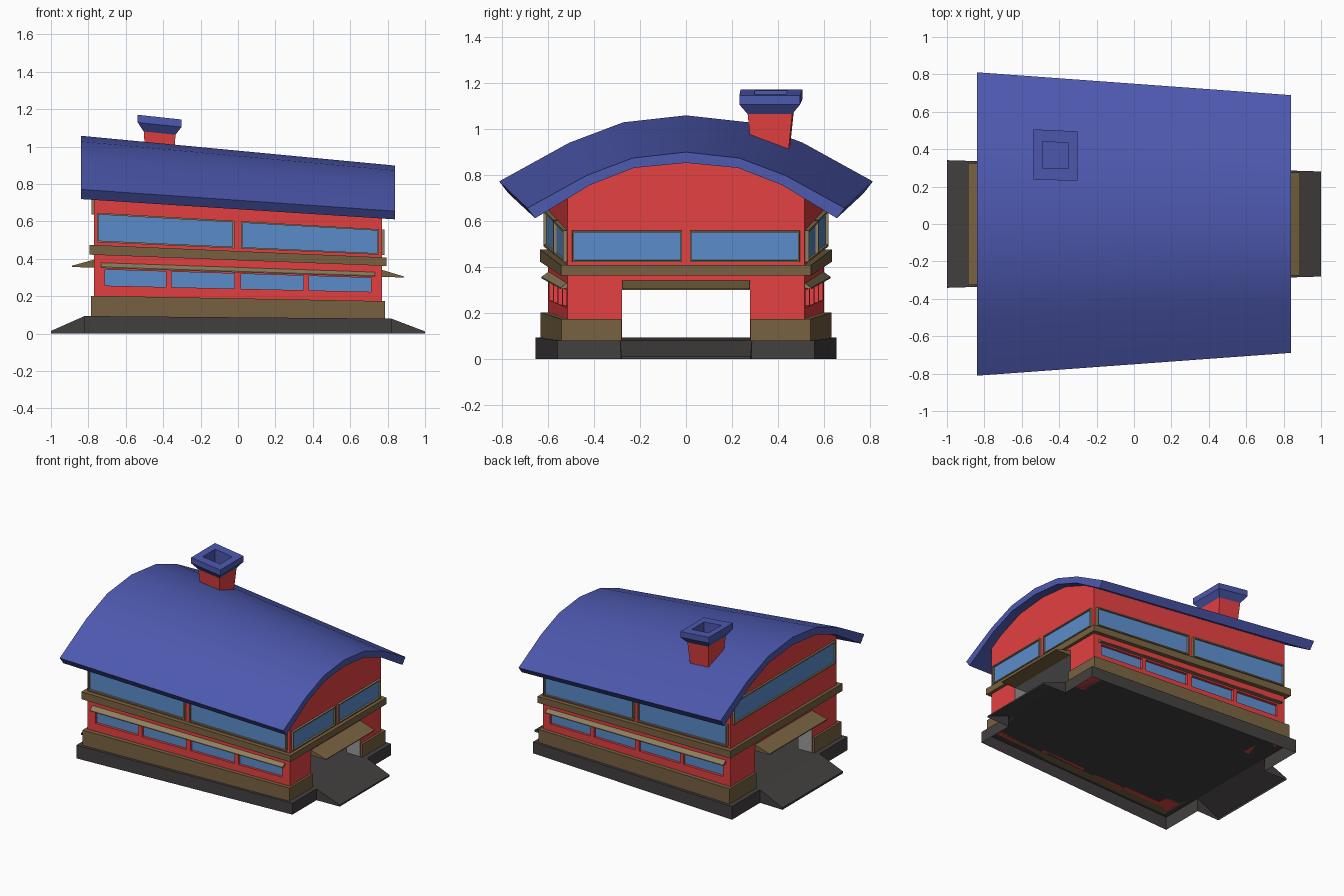
import bpy, bmesh
from mathutils import Vector

if "Cube" in bpy.data.objects:
    bpy.data.objects.remove(bpy.data.objects["Cube"])


def material(name, r, g, b):
    m = bpy.data.materials.new(name)
    m.diffuse_color = (r, g, b, 1)
    m.use_nodes = True
    m.node_tree.nodes["Principled BSDF"].inputs["Base Color"].default_value = m.diffuse_color
    return m


BLUE = material("roof blue", 0.075, 0.10, 0.43)
RED = material("wall red", 0.78, 0.052, 0.052)
GLASS = material("window blue", 0.105, 0.265, 0.60)
BROWN = material("trim brown", 0.185, 0.122, 0.052)
TAN = material("frame tan", 0.27, 0.21, 0.11)
STONE = material("dark stone", 0.056, 0.05, 0.05)
GREY = material("passage grey", 0.33, 0.33, 0.33)


def finish(name, bm, *mats):
    """Taper the part (the whole building shrinks towards +x) and link it."""
    for v in bm.verts:
        f = 1 - 0.097 * v.co.x
        v.co.y *= f
        v.co.z *= f
    me = bpy.data.meshes.new(name)
    bm.to_mesh(me)
    bm.free()
    for m in mats:
        me.materials.append(m)
    ob = bpy.data.objects.new(name, me)
    bpy.context.collection.objects.link(ob)
    return ob


def prism(pts, a, b, axis="x"):
    """Extrude a (y, z) profile along x, or an (x, z) profile along y."""
    bm = bmesh.new()
    vs = [bm.verts.new((a, p, z) if axis == "x" else (p, a, z)) for p, z in pts]
    face = bm.faces.new(vs)
    ext = bmesh.ops.extrude_face_region(bm, geom=[face])["geom"]
    step = Vector((b - a, 0, 0) if axis == "x" else (0, b - a, 0))
    bmesh.ops.translate(bm, vec=step, verts=[g for g in ext if isinstance(g, bmesh.types.BMVert)])
    bmesh.ops.recalc_face_normals(bm, faces=bm.faces[:])
    return bm


def box(x0, x1, y0, y1, z0, z1):
    (x0, x1), (y0, y1) = sorted((x0, x1)), sorted((y0, y1))
    return prism([(y0, z0), (y1, z0), (y1, z1), (y0, z1)], x0, x1)


def cut(bm, co, no):
    bmesh.ops.bisect_plane(bm, geom=bm.verts[:] + bm.edges[:] + bm.faces[:],
                           plane_co=co, plane_no=no)


def drop(bm, rule):
    bmesh.ops.delete(bm, geom=[f for f in bm.faces if rule(f.normal, f.calc_center_median())],
                     context="FACES")


def mirrored(half):
    """Mirror a half profile that ends on the centre line."""
    return half + [(-y, z) for y, z in reversed(half) if y > 0]


# hollow stone base, open underneath and towards the ramps
R = 0.311
bm = box(-0.82, 0.82, -0.605, 0.605, 0, 0.087)
for y in (-R, R):
    cut(bm, (0, y, 0), (0, 1, 0))
drop(bm, lambda n, c: n.z < -0.9 or (abs(n.x) > 0.9 and abs(c.y) < R))
finish("base", bm, STONE)
for s, side in ((1, "right"), (-1, "left")):
    # ramps
    bm = prism([(s * 0.82, 0), (s, 0), (s, 0.013), (s * 0.82, 0.087)], -R, R, "y")
    drop(bm, lambda n, c: n.z < -0.9 or n.x * s < -0.9)
    finish(side + "_ramp", bm, STONE)
    # door awnings
    awning = [(s * 0.77, 0.328), (s * 0.888, 0.328), (s * 0.888, 0.334), (s * 0.77, 0.368)]
    finish(side + "_awning", prism(awning, -0.30, 0.30, "y"), BROWN)

# walls with an open room below, running from end to end
W, ROOM = 0.557, 0.50
half = [(ROOM, 0.087), (W, 0.087), (W, 0.24), (W, 0.32), (W, 0.763),
        (0.454, 0.826), (0.246, 0.906), (0, 0.93)]
outline = [(ROOM, 0.33)] + mirrored(half) + [(-ROOM, 0.33)]
bm = prism(outline, -0.77, 0.77)
panes = [(-0.71, -0.385), (-0.355, -0.02), (0.015, 0.35), (0.38, 0.71)]
for x in [e for p in panes for e in p]:
    cut(bm, (x, 0, 0), (1, 0, 0))
lower = []
for f in bm.faces:
    c = f.calc_center_median()
    if abs(f.normal.x) < 0.5 and abs(c.y) < ROOM + 0.01 and c.z < 0.34:
        f.material_index = 2
    if abs(f.normal.y) > 0.9 and abs(c.y) > 0.53 and 0.24 < c.z < 0.32 \
            and any(a < c.x < b for a, b in panes):
        lower.append(f)
# lower windows set back into the wall
bmesh.ops.inset_individual(bm, faces=lower, thickness=0, depth=-0.018)
for f in lower:
    f.material_index = 1
finish("walls", bm, RED, GLASS, GREY)


# upper framed windows
def window(name, x0, x1, y0, y1, normal, z0=0.455, z1=0.602):
    bm = box(x0, x1, y0, y1, z0, z1)
    pane = [max(bm.faces, key=lambda f: f.normal.dot(Vector(normal)))]
    bmesh.ops.inset_individual(bm, faces=pane, thickness=0.012)
    bmesh.ops.inset_individual(bm, faces=pane, thickness=0, depth=-0.012)
    pane[0].material_index = 1
    finish(name, bm, TAN, GLASS)


for s, side in ((-1, "front"), (1, "back")):
    ys = s * (W - 0.01), s * (W + 0.019)
    window(side + "_window_left", -0.753, -0.02, *ys, (0, s, 0))
    window(side + "_window_right", 0.015, 0.753, *ys, (0, s, 0))
    # plinth along the sides and beside the doors
    finish(side + "_plinth", box(-0.786, 0.786, s * 0.53, s * 0.586, 0.087, 0.188), BROWN)
    for t, end in ((1, "right"), (-1, "left")):
        finish(f"{side}_{end}_plinth", box(t * 0.76, t * 0.786, s * 0.302, s * 0.53, 0.087, 0.188), BROWN)
        # door jambs
        bm = box(t * 0.66, t * 0.77, s * 0.30, s * ROOM, 0.087, 0.33)
        for f in bm.faces:
            f.material_index = int(f.normal.y * s < -0.9 or f.normal.x * t < -0.9)
        finish(f"{side}_{end}_jamb", bm, RED, GREY)
    # sloping sill over the lower windows
    sill = [(s * W, 0.331), (s * 0.586, 0.327), (s * 0.586, 0.333), (s * W, 0.354)]
    finish(side + "_sill", prism(sill, -0.732, 0.732), TAN)

# end windows: a pair on the right, one long high window on the left
window("right_window_front", 0.76, 0.784, -0.534, -0.018, (1, 0, 0))
window("right_window_back", 0.76, 0.784, 0.018, 0.534, (1, 0, 0))
window("left_window", -0.784, -0.76, -0.534, 0.534, (-1, 0, 0), 0.593, 0.742)

# band between the storeys
finish("middle_band", box(-0.793, 0.793, -0.588, 0.588, 0.392, 0.441), BROWN)

# curved roof
outer = mirrored([(0.75, 0.713), (0.469, 0.868), (0.252, 0.95), (0, 0.978)])
inner = mirrored([(0.713, 0.665), (0.454, 0.822), (0.246, 0.903), (0, 0.927)])
roof = finish("roof", prism(outer + inner[::-1], -0.84, 0.84), BLUE)
bpy.context.view_layer.objects.active = roof
roof.select_set(True)
bpy.ops.object.shade_smooth_by_angle(angle=0.55)


# chimney: rectangular rings joined from bottom to top
def loft(name, rings, mat, closed):
    bm = bmesh.new()
    loops = [[bm.verts.new((-0.419 + a * hx, 0.353 + b * hy, z))
              for a, b in ((-1, -1), (1, -1), (1, 1), (-1, 1))] for hx, hy, z in rings]
    for lo, hi in zip(loops, loops[1:]):
        for i in range(4):
            j = (i + 1) % 4
            bm.faces.new((lo[i], lo[j], hi[j], hi[i]))
    if closed:
        bm.faces.new(loops[-1])
    finish(name, bm, mat)


loft("chimney_stack", [(0.072, 0.074, 0.84), (0.085, 0.094, 1.032)], RED, False)
loft("chimney_cap", [(0.085, 0.094, 1.03), (0.117, 0.128, 1.073), (0.117, 0.128, 1.112),
                     (0.069, 0.067, 1.112), (0.069, 0.067, 1.02)], BLUE, True)
